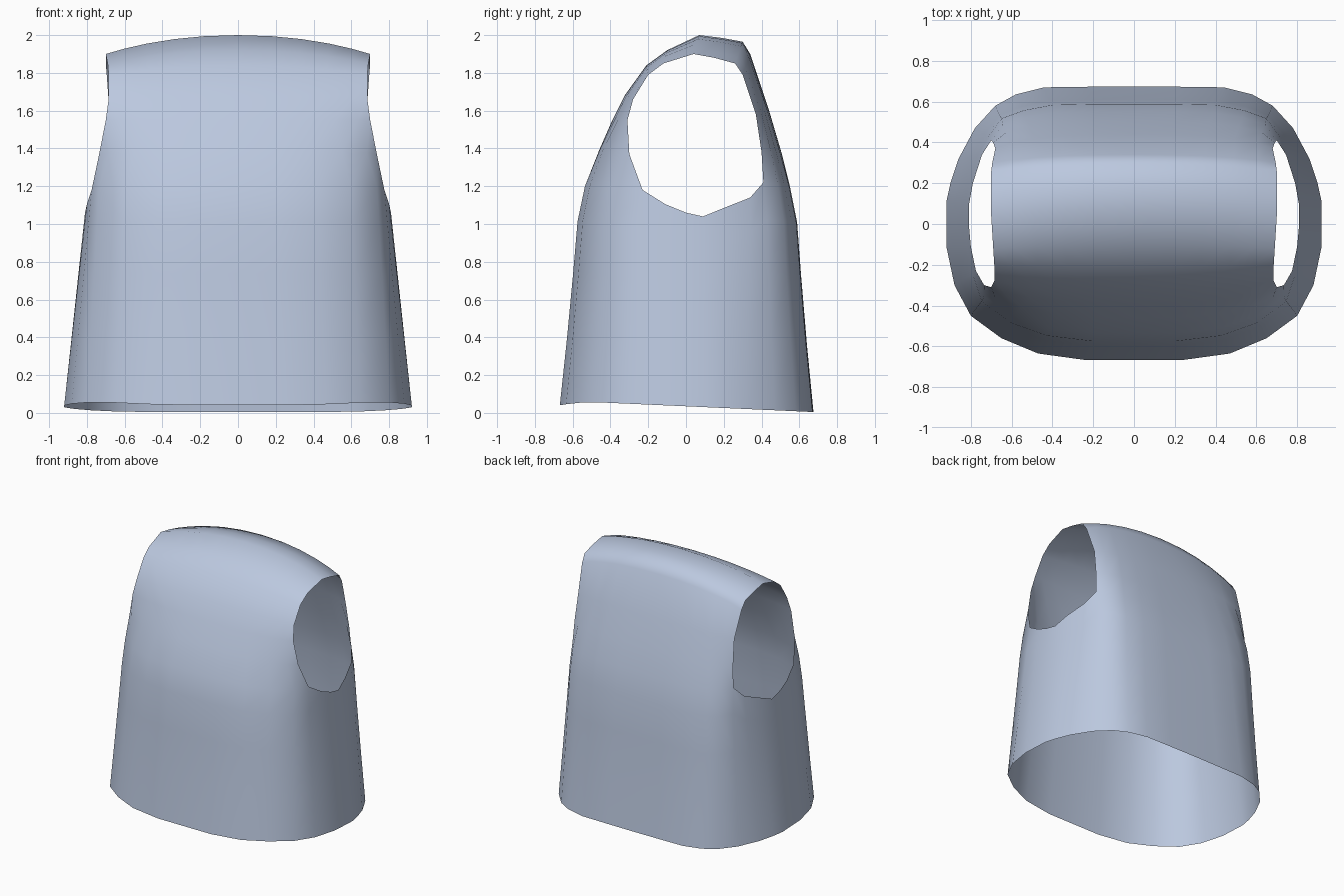
import bpy, bmesh, math
from mathutils import Vector

if "Cube" in bpy.data.objects:
    bpy.data.objects.remove(bpy.data.objects["Cube"])

# Bottom hem, half outline from front centre round the side to back centre
hem = [(0, -.668), (.23, -.668), (.47, -.635), (.65, -.56), (.80, -.45), (.88, -.30),
       (.92, -.11), (.92, 0), (.92, .11), (.90, .20), (.86, .32),
       (.78, .47), (.68, .58), (.58, .635), (.44, .67), (.22, .673), (0, .675)]
# Under-arm edge, between the front and back panels
underarm = [(.80, -.11, 1.105), (.81, 0, 1.06), (.81, .09, 1.04), (.79, .20, 1.085), (.745, .34, 1.14)]
# Armhole edge (x, y, z) and centre line (y, z), from front chest over the shoulder to the back
edge = [(.775, -.23, 1.18), (.735, -.30, 1.37), (.70, -.31, 1.55), (.685, -.28, 1.66),
        (.685, -.20, 1.79), (.69, -.12, 1.85), (.70, .04, 1.90), (.70, .15, 1.88),
        (.70, .26, 1.85), (.695, .30, 1.79), (.68, .37, 1.58), (.69, .40, 1.38), (.70, .41, 1.22)]
centre = [(-.535, 1.2), (-.46, 1.39), (-.39, 1.55), (-.325, 1.68), (-.21, 1.84), (-.10, 1.92),
          (.07, 2.0), (.19, 1.985), (.30, 1.965), (.34, 1.9), (.44, 1.60), (.505, 1.38), (.55, 1.2)]

# Spread across a panel row: x fraction and bend fraction for chest, shoulder and back
chest = ([0, .26, .54, .77, .95, 1], [0, 0, .08, .27, .59, 1])
shoulder = ([0, .26, .48, .69, .86, 1], [0, .06, .21, .45, .72, 1])
back = ([0, .28, .56, .76, .92, 1], [0, 0, .03, .20, .45, 1])


def hem_height(y):
    """Hem lifts slightly at the sides of the front."""
    return .035 - .045 * y - .025 * max(0, (-y - .45) / .22) ** 2


def panel_row(i):
    e, (cy, cz) = Vector(edge[i]), centre[i]
    end, w = (chest, max(0, 1 - i / 4)) if i < 6 else (back, max(0, 1 - (12 - i) / 4))
    row = []
    for k in range(6):
        fx = end[0][k] * w + shoulder[0][k] * (1 - w)
        g = end[1][k] * w + shoulder[1][k] * (1 - w)
        row.append(Vector((e.x * fx, cy + (e.y - cy) * g, cz + (e.z - cz) * g)))
    return row


bm = bmesh.new()


def skin(rows):
    for a, b in zip(rows, rows[1:]):
        for c in range(len(a) - 1):
            bm.faces.new((a[c], a[c + 1], b[c + 1], b[c]))


# Upper panels running over the shoulders
upper = [[bm.verts.new(p) for p in panel_row(i)] for i in range(13)]
skin(upper)

# Lower body tube from hem to armholes
top = upper[0] + [bm.verts.new(p) for p in underarm] + upper[12][::-1]
lower = []
for t in (0, .3, .6, .84):
    row = []
    for (x, y), v in zip(hem, top):
        p = Vector((x, y, hem_height(y))).lerp(v.co, t)
        p.y *= 1 + .032 * (t / .84) ** 2 * min(1, abs(y) / .6)
        row.append(bm.verts.new(p))
    lower.append(row)
skin(lower + [top])

for f in bm.faces:
    f.smooth = True
mesh = bpy.data.meshes.new("vest")
bm.to_mesh(mesh)
bm.free()
vest = bpy.data.objects.new("vest", mesh)
bpy.context.collection.objects.link(vest)

# Left half
mirror = vest.modifiers.new("mirror", 'MIRROR')
mirror.use_axis[0] = True

cloth = bpy.data.materials.new("pale blue cloth")
cloth.diffuse_color = (.50, .58, .74, 1)
cloth.use_nodes = True
cloth.node_tree.nodes["Principled BSDF"].inputs["Base Color"].default_value = cloth.diffuse_color
mesh.materials.append(cloth)
